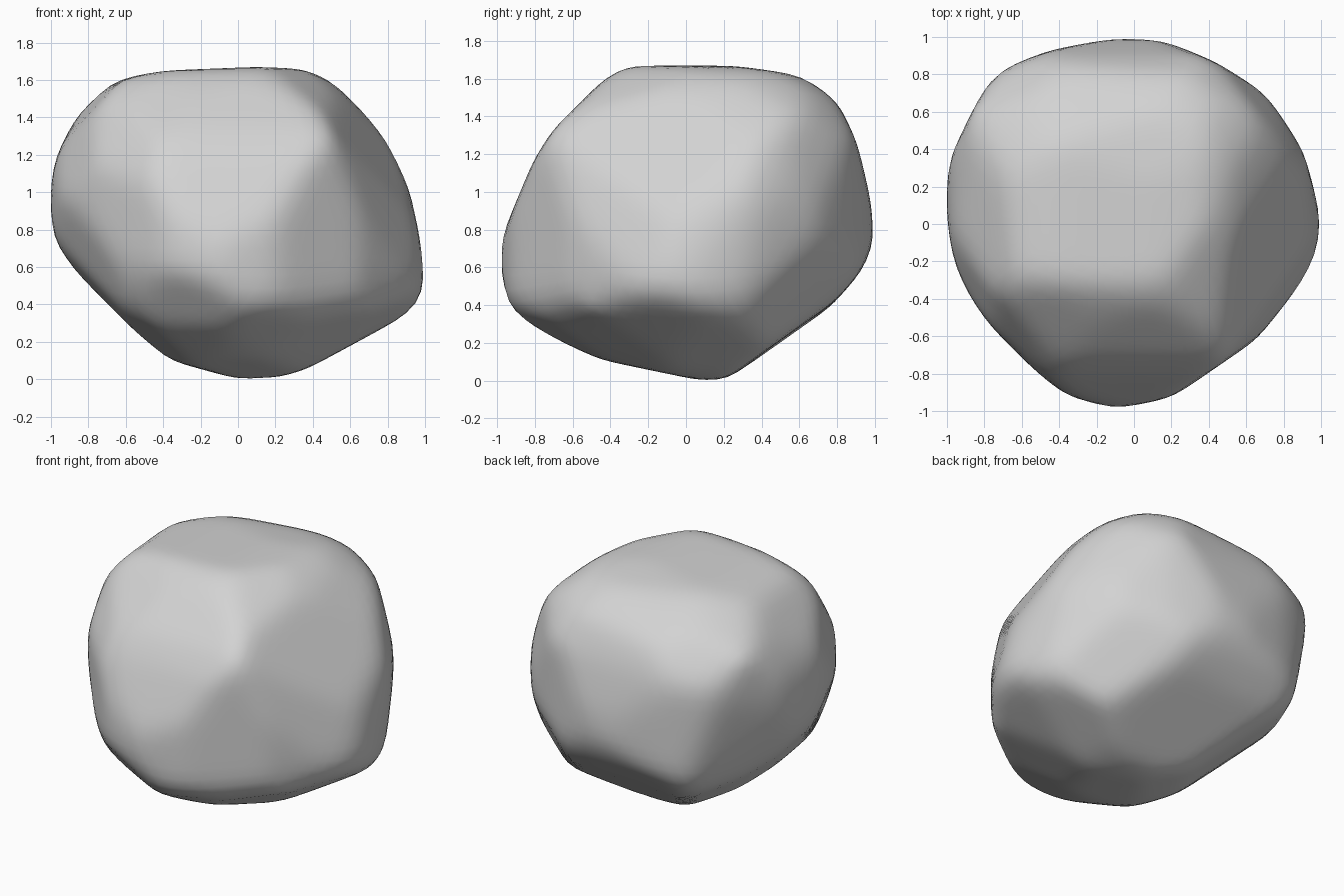
import bpy
import bmesh
from math import sin, cos, radians
from mathutils import Vector

if "Cube" in bpy.data.objects:
    bpy.data.objects.remove(bpy.data.objects["Cube"], do_unlink=True)

CENTRE = Vector((0, 0, 0.83))
GROUND = Vector((0, 0, 0))
X, Y, Z = Vector((1, 0, 0)), Vector((0, 1, 0)), Vector((0, 0, 1))
TURN, TILT = radians(35), radians(30)
WEAR = .01  # extra stone left for the edge softening to remove
cuts = []   # every cut is a flat plane: outward normal and distance from CENTRE


def chisel(right, up, origin, outline):
    """Cut the stone to a counter-clockwise outline drawn on the right/up plane."""
    for (ax, ay), (bx, by) in zip(outline, outline[1:] + outline[:1]):
        side = Vector((by - ay, ax - bx)).normalized()
        reach = max(px * side.x + py * side.y for px, py in outline)
        normal = right * side.x + up * side.y
        cuts.append((normal, reach + WEAR - normal.dot(CENTRE - origin)))


def tilted_axes(toward_x, toward_y, lift):
    """Right and up axes of a drawing plane turned toward a corner and tilted."""
    flat = Vector((toward_x * sin(TURN), toward_y * cos(TURN), 0))
    return Z.cross(flat), Z * cos(TILT) - flat * (lift * sin(TILT))


# Width profile
chisel(X, Z, GROUND, [
    (0, .01), (.22, .02), (.36, .06), (.97, .39), (1, .45), (.97, .72),
    (.92, .98), (.82, 1.27), (.7, 1.45), (.52, 1.58), (.35, 1.65), (.1, 1.66),
    (-.4, 1.64), (-.62, 1.6), (-.8, 1.52), (-.97, 1.18), (-1, .98),
    (-.98, .77), (-.93, .6), (-.7, .33), (-.4, .12)])

# Depth profile
chisel(Y, Z, GROUND, [
    (.13, 0), (.26, .03), (.62, .24), (.92, .58), (.99, .73), (.97, .95),
    (.9, 1.25), (.8, 1.47), (.74, 1.54), (.6, 1.61), (.25, 1.66), (-.3, 1.66),
    (-.42, 1.6), (-.7, 1.32), (-.8, 1.16), (-.98, .73), (-.98, .6),
    (-.96, .43), (-.9, .32), (-.45, .12)])

# Plan profile
chisel(X, Y, GROUND, [
    (-.08, .99), (-.45, .92), (-.68, .83), (-.78, .75), (-.98, .35), (-1, .1),
    (-.95, -.28), (-.76, -.54), (-.53, -.77), (-.36, -.91), (-.1, -.98),
    (.2, -.92), (.65, -.61), (.95, -.24), (1, 0), (.9, .39), (.7, .69),
    (.43, .86), (.16, .97)])

# Diagonal profiles round off the corners between the main ones
right, up = tilted_axes(1, -1, 1)
chisel(right, up, CENTRE, [
    (-.5, -.79), (-.12, -.84), (.32, -.79), (.84, -.62), (.92, -.46),
    (.98, .11), (.86, .6), (.7, .79), (.54, .87), (0, .99), (-.17, .99),
    (-.42, .95), (-.82, .6), (-.97, .14), (-.95, -.11), (-.84, -.45)])

right, up = tilted_axes(-1, 1, 1)
chisel(right, up, CENTRE, [
    (0, -.84), (.31, -.72), (.56, -.57), (.79, -.36), (.96, .04),
    (.94, .26), (.77, .55), (.5, .72), (.18, .86), (.03, .89), (-.32, .81),
    (-.74, .61), (-.89, .43), (-.99, .08), (-.95, -.18), (-.73, -.57)])

right, up = tilted_axes(1, 1, -1)
chisel(right, up, CENTRE, [
    (-.53, -.81), (.03, -.84), (.42, -.7), (.84, -.43), (.98, -.11),
    (1.07, .33), (1.06, .45), (.76, .75), (.23, .97), (0, 1), (-.25, .92),
    (-.45, .75), (-.81, .26), (-.91, -.11), (-.87, -.4), (-.67, -.74)])

# Boulder: a sphere pulled in to the nearest cut in every direction
bm = bmesh.new()
bmesh.ops.create_icosphere(bm, subdivisions=5, radius=1)
for vert in bm.verts:
    ray = vert.co.normalized()
    vert.co = CENTRE + ray * min(
        reach / normal.dot(ray) for normal, reach in cuts if normal.dot(ray) > .01)

# Wear the edges down softly
for _ in range(3):
    bmesh.ops.smooth_vert(bm, verts=bm.verts, factor=.5,
                          use_axis_x=True, use_axis_y=True, use_axis_z=True)

for face in bm.faces:
    face.smooth = True
mesh = bpy.data.meshes.new("boulder")
bm.to_mesh(mesh)
bm.free()
boulder = bpy.data.objects.new("boulder", mesh)
bpy.context.collection.objects.link(boulder)

# Stone colour
stone = bpy.data.materials.new("grey stone")
stone.use_nodes = True
colour = (.65, .65, .65, 1)
stone.diffuse_color = colour
shader = next(n for n in stone.node_tree.nodes if n.type == "BSDF_PRINCIPLED")
shader.inputs["Base Color"].default_value = colour
mesh.materials.append(stone)
